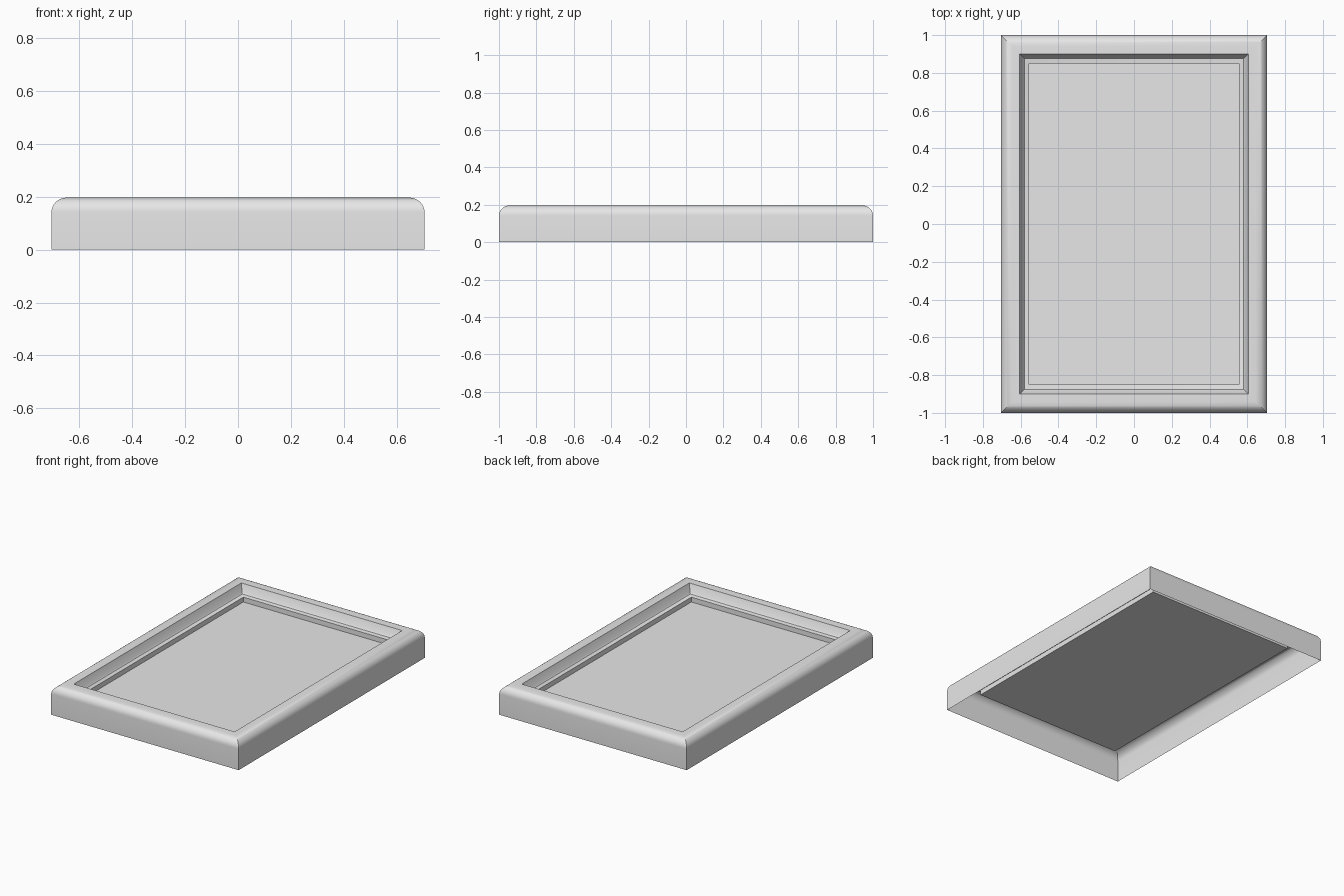
import bpy, bmesh, math

cube = bpy.data.objects.get("Cube")
if cube:
    bpy.data.objects.remove(cube, do_unlink=True)

HALF_X, HALF_Y = 0.705, 1.0
TOP, PANEL_Z, PANEL_INSET = 0.197, 0.1, 0.15
ROUND_W, ROUND_H = 0.06, 0.055

grey = bpy.data.materials.new("plain grey")
grey.use_nodes = True
colour = (0.8, 0.8, 0.8, 1)
grey.diffuse_color = colour
grey.node_tree.nodes["Principled BSDF"].inputs["Base Color"].default_value = colour


def ring(bm, inset, z):
    x, y = HALF_X - inset, HALF_Y - inset
    return [bm.verts.new((sx * x, sy * y, z))
            for sx, sy in ((-1, -1), (1, -1), (1, 1), (-1, 1))]


def finish(bm, name):
    mesh = bpy.data.meshes.new(name)
    bm.to_mesh(mesh)
    bm.free()
    obj = bpy.data.objects.new(name, mesh)
    mesh.materials.append(grey)
    bpy.context.collection.objects.link(obj)
    bpy.ops.object.select_all(action="DESELECT")
    obj.select_set(True)
    bpy.context.view_layer.objects.active = obj
    bpy.ops.object.shade_smooth_by_angle(angle=math.radians(30))


# Frame section as (inset, height): outer wall, rounded shoulder, lip, ledge, drop
profile = [(0, 0)]
for i in range(9):
    a = math.pi / 2 * i / 8
    profile.append((ROUND_W * (1 - math.cos(a)), TOP - ROUND_H * (1 - math.sin(a))))
profile += [(0.1, TOP), (0.118, 0.145), (0.125, 0.138),
            (PANEL_INSET, 0.133), (PANEL_INSET, PANEL_Z)]

# Mitred hollow frame, open underneath
bm = bmesh.new()
rings = [ring(bm, inset, z) for inset, z in profile]
for low, high in zip(rings, rings[1:]):
    for i in range(4):
        j = (i + 1) % 4
        bm.faces.new((low[i], low[j], high[j], high[i]))
finish(bm, "frame")

# Flat sunken panel
bm = bmesh.new()
bm.faces.new(ring(bm, PANEL_INSET, PANEL_Z))
finish(bm, "panel")
